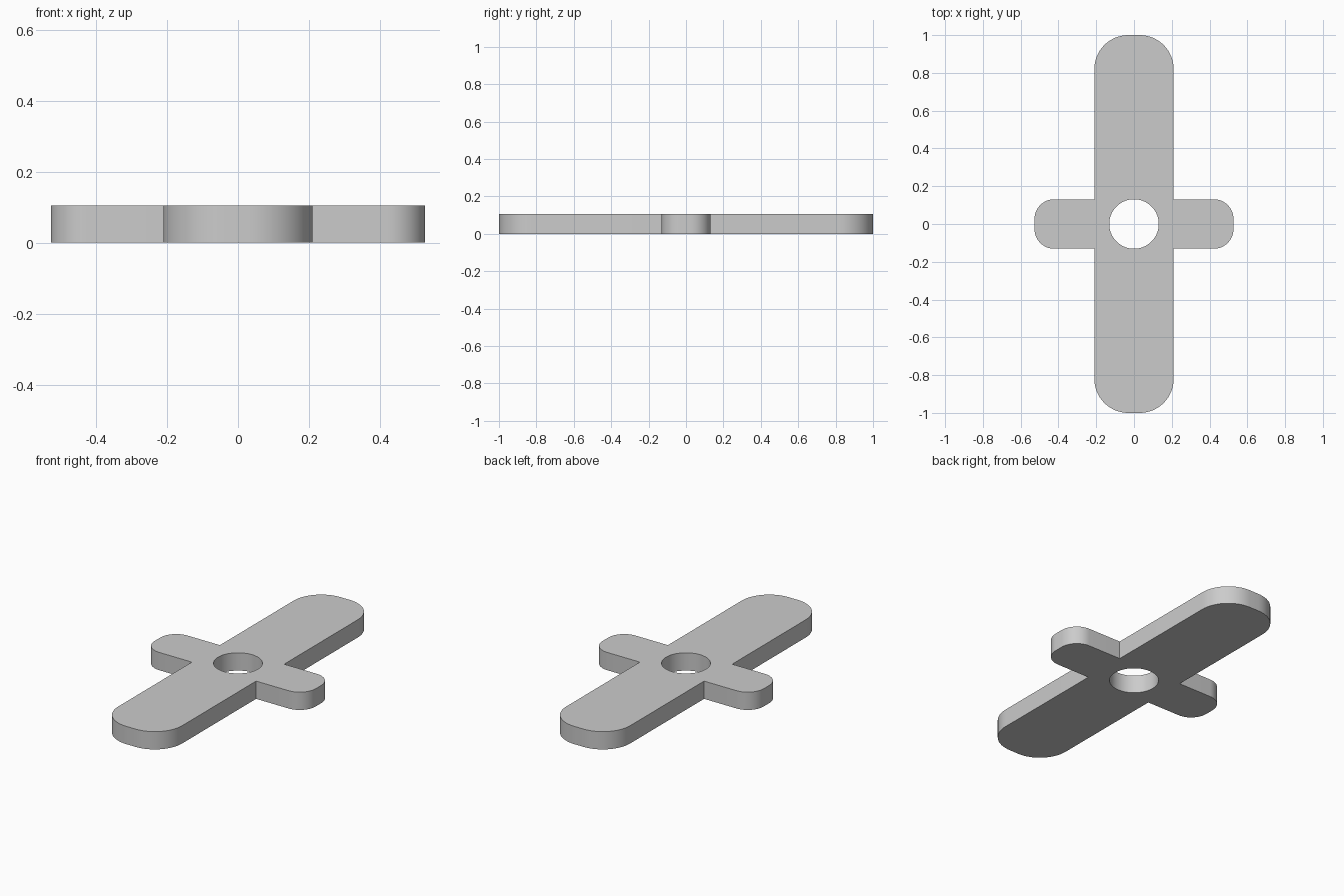
import bpy
import bmesh
from math import sin, cos, pi, radians

cube = bpy.data.objects.get("Cube")
if cube:
    bpy.data.objects.remove(cube)

HEIGHT = 0.105
LONG_HALF, LONG_WIDTH, LONG_ROUND = 1.0, 0.21, 0.18
ARM_HALF, ARM_WIDTH, ARM_ROUND = 0.527, 0.131, 0.105
HOLE_RADIUS = 0.131


def arc(cx, cy, r, start, end, steps):
    """Points along a circular arc."""
    angles = [start + (end - start) * i / steps for i in range(steps + 1)]
    return [(cx + r * cos(a), cy + r * sin(a)) for a in angles]


# One quarter of the cross outline: arm corner, inner corner, long bar corner
quarter = arc(ARM_HALF - ARM_ROUND, ARM_WIDTH - ARM_ROUND, ARM_ROUND, 0, pi / 2, 16)
quarter.append((LONG_WIDTH, ARM_WIDTH))
quarter += arc(LONG_WIDTH - LONG_ROUND, LONG_HALF - LONG_ROUND, LONG_ROUND, 0, pi / 2, 16)

# Mirror the quarter into the closed outline
half = quarter + [(-x, y) for x, y in reversed(quarter)]
outline = half + [(x, -y) for x, y in reversed(half)]
hole = arc(0, 0, HOLE_RADIUS, 0, 2 * pi, 64)[:-1]

# Fill the flat cross around the hole and extrude it to a plate
bm = bmesh.new()
edges = []
for loop in (outline, hole):
    verts = [bm.verts.new((x, y, 0)) for x, y in loop]
    edges += [bm.edges.new((v, verts[i - 1])) for i, v in enumerate(verts)]
bmesh.ops.triangle_fill(bm, use_beauty=True, use_dissolve=False, edges=edges)
grown = bmesh.ops.extrude_face_region(bm, geom=bm.faces[:], use_keep_orig=True)
top = [g for g in grown["geom"] if isinstance(g, bmesh.types.BMVert)]
bmesh.ops.translate(bm, vec=(0, 0, HEIGHT), verts=top)
bmesh.ops.recalc_face_normals(bm, faces=bm.faces[:])
mesh = bpy.data.meshes.new("cross_plate")
bm.to_mesh(mesh)
bm.free()

plate = bpy.data.objects.new("cross_plate", mesh)
bpy.context.collection.objects.link(plate)

# Plain grey material
grey = bpy.data.materials.new("light grey")
grey.use_nodes = True
colour = (0.6, 0.6, 0.6, 1)
grey.diffuse_color = colour
grey.node_tree.nodes["Principled BSDF"].inputs["Base Color"].default_value = colour
mesh.materials.append(grey)

# Smooth the rounded walls, keep the rims sharp
bpy.ops.object.select_all(action="DESELECT")
plate.select_set(True)
bpy.context.view_layer.objects.active = plate
bpy.ops.object.shade_smooth_by_angle(angle=radians(30))
